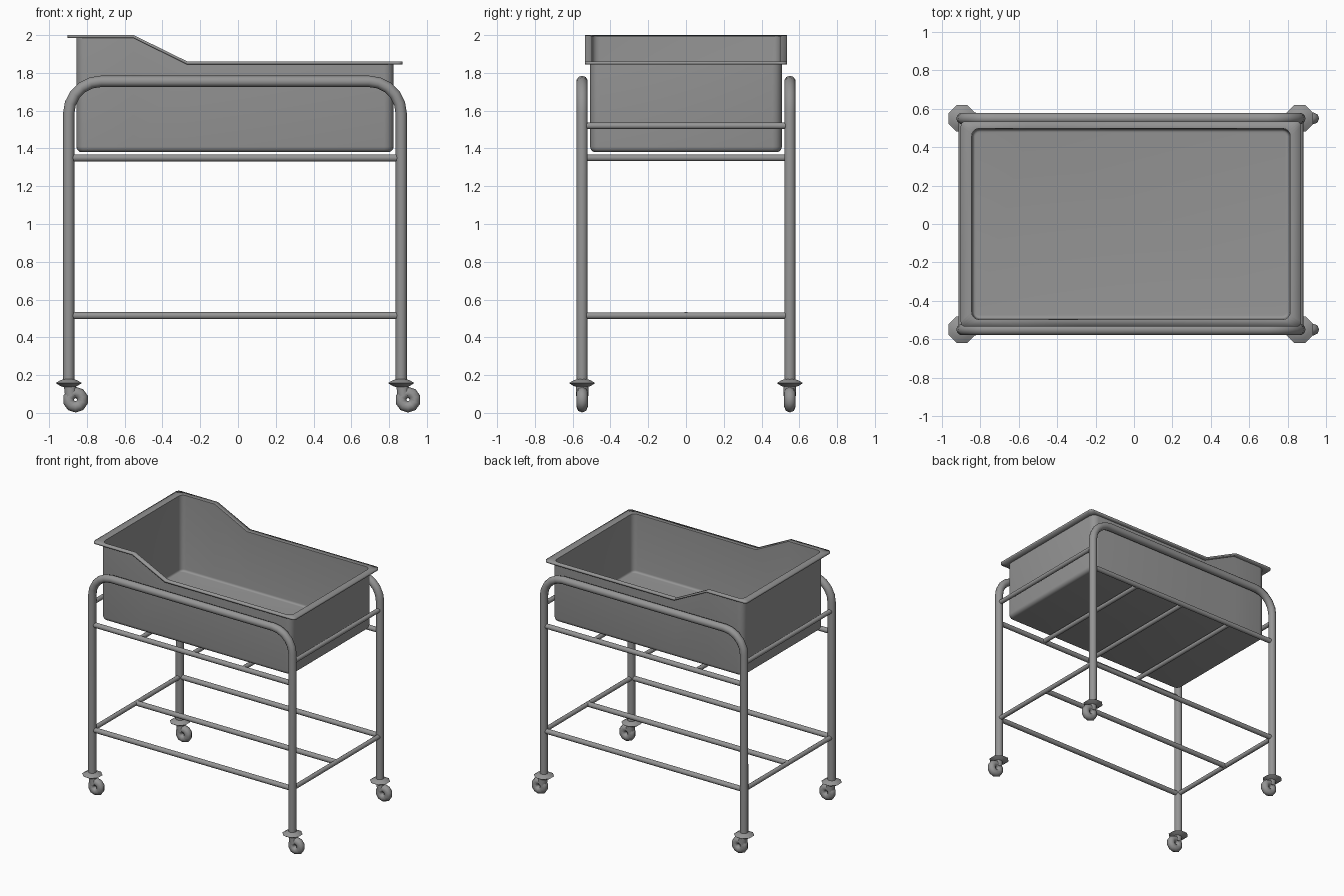
import bpy, bmesh, math
from mathutils import Matrix, Vector

if "Cube" in bpy.data.objects:
    bpy.data.objects.remove(bpy.data.objects["Cube"])

grey = bpy.data.materials.new("plain_grey")
grey.use_nodes = True
grey.diffuse_color = (0.3, 0.3, 0.3, 1)
grey.node_tree.nodes["Principled BSDF"].inputs["Base Color"].default_value = (0.3, 0.3, 0.3, 1)

CX = -0.016            # middle of the frame along x
LX, LY = 0.88, 0.55    # leg offsets from the middle


def finish(obj, angle=50):
    """Give an object the material and smooth shading with sharp edges."""
    obj.data.materials.clear()
    obj.data.materials.append(grey)
    bpy.ops.object.select_all(action='DESELECT')
    obj.select_set(True)
    bpy.context.view_layer.objects.active = obj
    bpy.ops.object.shade_smooth_by_angle(angle=math.radians(angle))
    return obj


def from_bmesh(name, bm):
    mesh = bpy.data.meshes.new(name)
    bm.to_mesh(mesh)
    bm.free()
    obj = bpy.data.objects.new(name, mesh)
    bpy.context.collection.objects.link(obj)
    return obj


def tube(name, points, radius):
    """Round tube along a path, turned into a mesh."""
    curve = bpy.data.curves.new(name, 'CURVE')
    curve.dimensions = '3D'
    curve.bevel_depth = radius
    curve.bevel_resolution = 3
    curve.use_fill_caps = True
    spline = curve.splines.new('POLY')
    spline.points.add(len(points) - 1)
    for p, co in zip(spline.points, points):
        p.co = (*co, 1)
    obj = bpy.data.objects.new(name, curve)
    bpy.context.collection.objects.link(obj)
    bpy.ops.object.select_all(action='DESELECT')
    obj.select_set(True)
    bpy.context.view_layer.objects.active = obj
    bpy.ops.object.convert(target='MESH')
    return finish(bpy.context.object)


def revolve(bm, profile, sides, matrix):
    """Add a turned solid from (radius, height) pairs."""
    rings = [[bm.verts.new(matrix @ Vector((r * math.cos(a), r * math.sin(a), h)))
              for a in (math.tau * (i + 0.5) / sides for i in range(sides))]
             for r, h in profile]
    for low, up in zip(rings, rings[1:]):
        for i in range(sides):
            j = (i + 1) % sides
            bm.faces.new((low[i], low[j], up[j], up[i]))
    return rings


# Side frames: two legs joined by a bent top rail
BEND, TOP = 0.17, 1.755
for side, y in (("front", -LY), ("back", LY)):
    half = [(LX, 0.15)]
    for i in range(6):
        a = math.pi / 2 * i / 5
        half.append((LX - BEND + BEND * math.cos(a), TOP - BEND + BEND * math.sin(a)))
    path = [(CX + x, y, z) for x, z in half] + [(CX - x, y, z) for x, z in reversed(half)]
    tube(side + "_leg_frame", path, 0.03)

# Long rails
for name, y, z in (("front_lower_rail", -LY, 0.515), ("back_lower_rail", LY, 0.515),
                   ("middle_lower_rail", 0, 0.515),
                   ("front_upper_rail", -LY, 1.35), ("back_upper_rail", LY, 1.35)):
    tube(name, [(CX - LX, y, z), (CX + LX, y, z)], 0.02)

# Cross rails at the ends and under the tub
for name, x, z in (("head_lower_rail", -LX, 0.515), ("foot_lower_rail", LX, 0.515),
                   ("head_upper_rail", -LX, 1.52), ("foot_upper_rail", LX, 1.52),
                   ("head_support_rail", -0.46, 1.35), ("middle_support_rail", 0, 1.35),
                   ("foot_support_rail", 0.44, 1.35)):
    tube(name, [(CX + x, -LY, z), (CX + x, LY, z)], 0.018)


# Tub: stacked rounded rectangles with a raised head end
SLOPE_START, SLOPE_END = -0.555, -0.27


def rim_height(x):
    t = (x - SLOPE_START) / (SLOPE_END - SLOPE_START)
    return 1.985 - 0.14 * min(max(t, 0), 1)


def rounded_loop(hx, hy, r, steps=4):
    """Counter-clockwise outline, with extra points where the rim bends."""
    pts = []
    for k, (sx, sy) in enumerate(((1, 1), (-1, 1), (-1, -1), (1, -1))):
        for i in range(steps + 1):
            a = math.pi / 2 * (k + i / steps)
            pts.append((CX + sx * (hx - r) + r * math.cos(a), sy * (hy - r) + r * math.sin(a)))
        if k == 0:
            pts += [(SLOPE_END, hy), (SLOPE_START, hy)]
        if k == 2:
            pts += [(SLOPE_START, -hy), (SLOPE_END, -hy)]
    return pts


bm = bmesh.new()
HX, HY, FILLET, BASE = 0.84, 0.508, 0.03, 1.38
loops = []
for i in range(5):
    a = math.pi / 2 * i / 4
    inset = FILLET * (1 - math.sin(a))
    z = BASE + FILLET * (1 - math.cos(a))
    loops.append([bm.verts.new((x, y, z))
                  for x, y in rounded_loop(HX - inset, HY - inset, 0.05 - inset)])
for grow_x, grow_y, r in ((0, 0, 0.05), (0.047, 0.027, 0.025)):
    loops.append([bm.verts.new((x, y, rim_height(x)))
                  for x, y in rounded_loop(HX + grow_x, HY + grow_y, r)])
bm.faces.new(list(reversed(loops[0])))
count = len(loops[0])
for low, up in zip(loops, loops[1:]):
    for i in range(count):
        j = (i + 1) % count
        bm.faces.new((low[i], low[j], up[j], up[i]))
tub = from_bmesh("tub", bm)
shell = tub.modifiers.new("shell", 'SOLIDIFY')
shell.thickness = 0.015
shell.offset = -1
finish(tub, 35)

# Casters: flared collar, short fork and a rounded wheel with a small hole
for end, sx in (("head", -1), ("foot", 1)):
    for side, sy in (("front", -1), ("back", 1)):
        x, y = CX + sx * LX, sy * LY
        bm = bmesh.new()
        collar = [(0.025, 0.135), (0.05, 0.143), (0.075, 0.158), (0.05, 0.172), (0.025, 0.18)]
        rings = revolve(bm, collar, 8, Matrix.Translation((x, y, 0)))
        bm.faces.new(list(reversed(rings[0])))
        bm.faces.new(rings[-1])
        finish(from_bmesh(f"{end}_{side}_collar", bm))

        tube(f"{end}_{side}_fork", [(x + 0.005, y, 0.15), (x + 0.012, y, 0.09)], 0.033)

        bm = bmesh.new()
        section = [(0.038 + 0.03 * math.cos(a), 0.03 * math.sin(a))
                   for a in (math.tau * i / 8 for i in range(9))]
        place = Matrix.Translation((x + 0.036, y, 0.07)) @ Matrix.Rotation(math.pi / 2, 4, 'X')
        revolve(bm, section, 10, place)
        bmesh.ops.remove_doubles(bm, verts=bm.verts[:], dist=0.0001)
        bmesh.ops.recalc_face_normals(bm, faces=bm.faces[:])
        finish(from_bmesh(f"{end}_{side}_wheel", bm))
